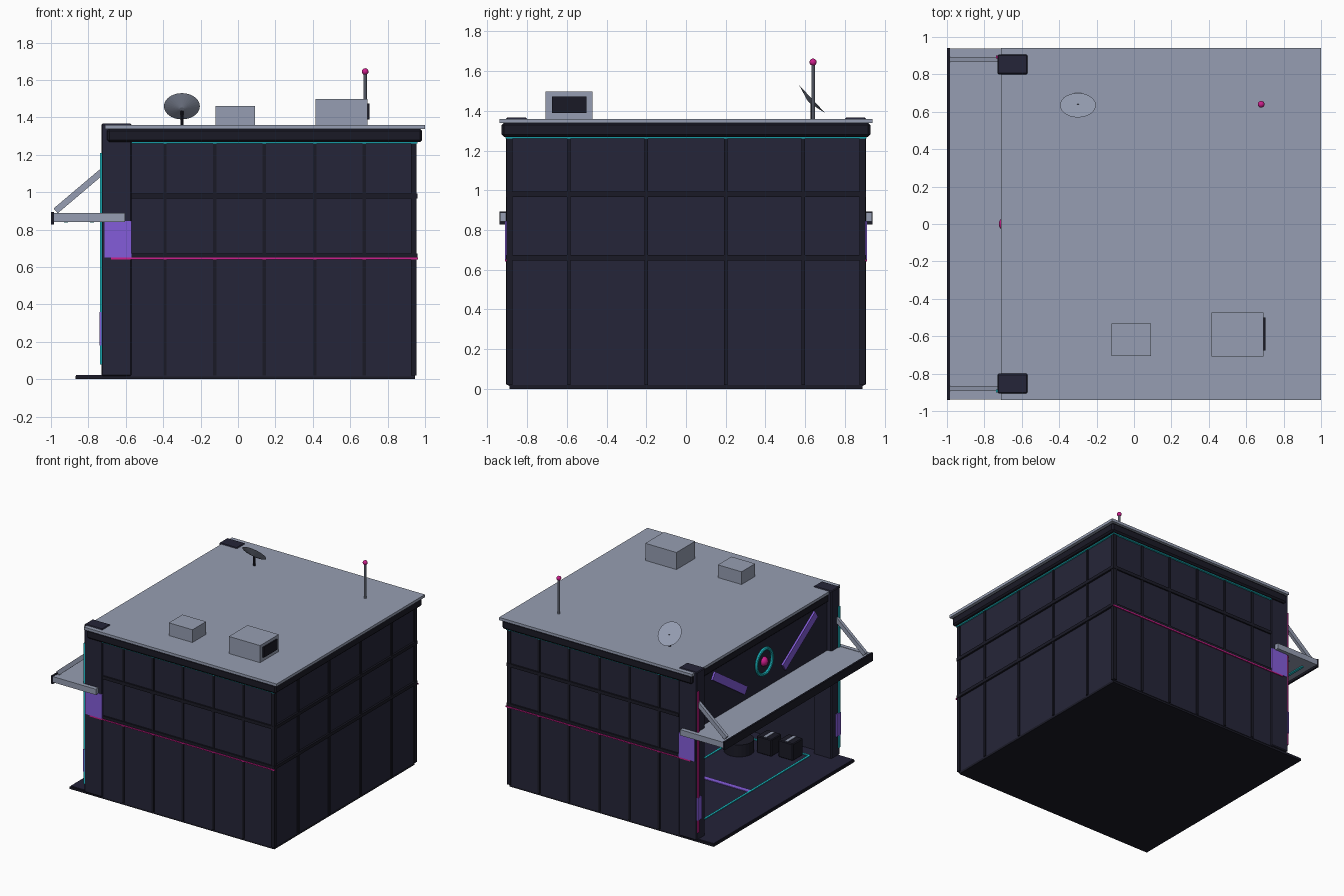
import bpy, bmesh, math
from mathutils import Vector

if "Cube" in bpy.data.objects:
    bpy.data.objects.remove(bpy.data.objects["Cube"])


def lin(c):
    c /= 255
    return c / 12.92 if c < 0.04045 else ((c + 0.055) / 1.055) ** 2.4


def mat(name, r, g, b):
    m = bpy.data.materials.new(name)
    m.diffuse_color = (lin(r), lin(g), lin(b), 1)
    m.use_nodes = True
    m.node_tree.nodes["Principled BSDF"].inputs["Base Color"].default_value = m.diffuse_color
    return m


WALL = mat("navy_wall", 37, 37, 56)
TRIM = mat("black_trim", 26, 26, 38)
GREY = mat("steel_grey", 150, 158, 178)
PURPLE = mat("purple", 132, 92, 218)
MAGENTA = mat("magenta", 205, 30, 140)
CYAN = mat("cyan", 30, 200, 210)
FLOOR = mat("dark_floor", 36, 34, 56)


def finish(name, bm, m):
    me = bpy.data.meshes.new(name)
    bm.to_mesh(me)
    bm.free()
    me.materials.append(m)
    ob = bpy.data.objects.new(name, me)
    bpy.context.collection.objects.link(ob)
    return ob


def box(name, m, x, y, z, bevel=0):
    """Box from (min, max) ranges."""
    bm = bmesh.new()
    bmesh.ops.create_cube(bm, size=1)
    for v in bm.verts:
        v.co = [r[0] + (c + 0.5) * (r[1] - r[0]) for r, c in zip((x, y, z), v.co)]
    ob = finish(name, bm, m)
    if bevel:
        b = ob.modifiers.new("bevel", 'BEVEL')
        b.width, b.segments = bevel, 1
    return ob


def pair(name, m, x, y, z, bevel=0):
    """Box and its mirror image across y = 0."""
    box(name + "_front", m, x, (-y[1], -y[0]), z, bevel)
    box(name + "_back", m, x, y, z, bevel)


def cone(name, m, at, r1, r2, h, seg=16, axis=(0, 0, 1)):
    bm = bmesh.new()
    bmesh.ops.create_cone(bm, cap_ends=True, segments=seg, radius1=r1, radius2=r2, depth=h)
    ob = finish(name, bm, m)
    ob.location = at
    ob.rotation_mode = 'QUATERNION'
    ob.rotation_quaternion = Vector(axis).to_track_quat('Z', 'Y')
    return ob


def beam(name, m, a, b, w, t):
    """Bar between two points; t is its size along the local x, w along y."""
    a, b = Vector(a), Vector(b)
    ob = box(name, m, (-w / 2, w / 2), (-t / 2, t / 2), (-(b - a).length / 2, (b - a).length / 2))
    ob.location = (a + b) / 2
    ob.rotation_mode = 'QUATERNION'
    ob.rotation_quaternion = (b - a).to_track_quat('Z', 'Y')
    return ob


def ball(name, m, at, r):
    bm = bmesh.new()
    bmesh.ops.create_uvsphere(bm, u_segments=16, v_segments=10, radius=r)
    for f in bm.faces:
        f.smooth = True
    finish(name, bm, m).location = at


# Base, floor, walls
box("base_slab", TRIM, (-0.87, 0.945), (-0.89, 0.89), (0, 0.018))
box("floor", FLOOR, (-0.865, 0.92), (-0.885, 0.885), (0.016, 0.024))
pair("side_wall", WALL, (-0.60, 0.945), (0.855, 0.895), (0.015, 1.30))
box("rear_wall", WALL, (0.905, 0.945), (-0.895, 0.895), (0.015, 1.30))
pair("door_pillar", WALL, (-0.73, -0.57), (0.80, 0.906), (0.018, 1.366), 0.006)

# Wall ribs
for i, x in enumerate((-0.39, -0.125, 0.14, 0.41, 0.675)):
    pair(f"side_rib_{i}", TRIM, (x - 0.009, x + 0.009), (0.89, 0.903), (0.02, 1.27))
for i, y in enumerate((-0.59, -0.2, 0.2, 0.59)):
    box(f"rear_rib_{i}", TRIM, (0.94, 0.954), (y - 0.009, y + 0.009), (0.02, 1.27))
for i, z in enumerate((0.66, 0.98)):
    pair(f"side_rail_{i}", TRIM, (-0.57, 0.96), (0.89, 0.906), (z - 0.013, z + 0.013))
    box(f"rear_rail_{i}", TRIM, (0.94, 0.96), (-0.906, 0.906), (z - 0.013, z + 0.013))
pair("corner_post", TRIM, (0.925, 0.955), (0.875, 0.904), (0.02, 1.27))

# Painted strips and plates on the walls
pair("side_stripe", MAGENTA, (-0.68, 0.962), (0.903, 0.911), (0.64, 0.65))
pair("side_plate", PURPLE, (-0.715, -0.57), (0.902, 0.911), (0.65, 0.845))
pair("eave_light_side", CYAN, (-0.57, 0.96), (0.895, 0.91), (1.26, 1.27))
box("eave_light_rear", CYAN, (0.94, 0.958), (-0.91, 0.91), (1.26, 1.27))
box("pillar_light_front", CYAN, (-0.738, -0.728), (-0.902, -0.885), (0.08, 1.21))
box("pillar_light_back", MAGENTA, (-0.738, -0.728), (0.885, 0.902), (0.08, 1.21))
pair("pillar_plate", PURPLE, (-0.74, -0.729), (0.855, 0.906), (0.18, 0.36))

# Roof
box("roof_fascia", TRIM, (-0.70, 0.985), (-0.928, 0.928), (1.268, 1.34), 0.012)
box("roof_deck", GREY, (-0.71, 1.0), (-0.94, 0.94), (1.338, 1.36))

# Sign board above the opening
box("sign_board", WALL, (-0.69, -0.65), (-0.82, 0.82), (0.84, 1.30))
for s in (-1, 1):
    beam(f"sign_bar_{s}", PURPLE, (-0.695, s * 0.65, 1.235), (-0.695, s * 0.24, 0.96), 0.02, 0.065
         ).rotation_quaternion = Vector((0, s * 0.41, 0.275)).to_track_quat('Z', 'X')
    bpy.data.objects[f"sign_bar_{s}"].dimensions
for s in (-1, 1):
    # lay the bars flat against the board by rotating about x
    ob = bpy.data.objects[f"sign_bar_{s}"]
    ob.rotation_mode = 'XYZ'
    ob.rotation_euler = (-s * math.atan2(0.41, 0.275), 0, 0)
bpy.ops.mesh.primitive_torus_add(major_radius=0.1, minor_radius=0.013, major_segments=32, minor_segments=8,
                                 location=(-0.695, 0, 1.10), rotation=(0, math.pi / 2, 0))
bpy.context.object.name = "sign_ring"
bpy.context.object.data.materials.append(CYAN)
bpy.ops.object.shade_smooth_by_angle()
ball("sign_orb", MAGENTA, (-0.685, 0, 1.10), 0.038)

# Awning with side arms, lip, braces and lights underneath
box("awning", GREY, (-0.99, -0.695), (-0.935, 0.935), (0.845, 0.885))
pair("awning_arm", GREY, (-0.99, -0.605), (0.906, 0.938), (0.842, 0.888))
box("awning_lip", TRIM, (-1.0, -0.985), (-0.94, 0.94), (0.828, 0.893))
for s in (-1, 1):
    beam(f"awning_brace_{s}", GREY, (-0.975, s * 0.88, 0.90), (-0.715, s * 0.88, 1.12), 0.026, 0.034)
for i, x in enumerate((-0.92, -0.78)):
    box(f"awning_light_{i}", CYAN, (x - 0.01, x + 0.01), (-0.85, 0.85), (0.837, 0.847))

# Floor markings
for i, x in enumerate((-0.57, 0.03)):
    box(f"floor_line_{i}", CYAN, (x - 0.008, x + 0.008), (-0.75, 0.75), (0.023, 0.03))
pair("floor_line_side", CYAN, (-0.57, 0.03), (0.742, 0.758), (0.023, 0.03))
box("floor_stripe", PURPLE, (-0.56, 0.02), (-0.02, 0.02), (0.023, 0.029))

# Goods inside
for i, (x, y) in enumerate(((-0.46, -0.67), (-0.29, -0.64))):
    box(f"crate_{i}", TRIM, (x - 0.065, x + 0.065), (y - 0.065, y + 0.065), (0.024, 0.16), 0.006)
    box(f"crate_label_{i}", GREY, (x - 0.012, x + 0.012), (y - 0.055, y + 0.055), (0.156, 0.163))
cone("round_table", TRIM, (-0.10, -0.53, 0.07), 0.11, 0.11, 0.1, 24)

# Roof equipment
box("roof_box_small", GREY, (-0.12, 0.09), (-0.705, -0.533), (1.355, 1.462))
box("roof_box_large", GREY, (0.415, 0.692), (-0.708, -0.472), (1.355, 1.497))
box("roof_vent", TRIM, (0.69, 0.702), (-0.675, -0.50), (1.39, 1.473))
cone("antenna_mast", GREY, (0.68, 0.64, 1.495), 0.009, 0.009, 0.28, 10)
ball("antenna_tip", MAGENTA, (0.68, 0.64, 1.645), 0.018)
cone("dish_post", TRIM, (-0.30, 0.635, 1.405), 0.008, 0.008, 0.1, 10)
dish = cone("dish", GREY, (-0.30, 0.627, 1.452), 0.012, 0.096, 0.022, 28, (0, 0.73, 0.68))
